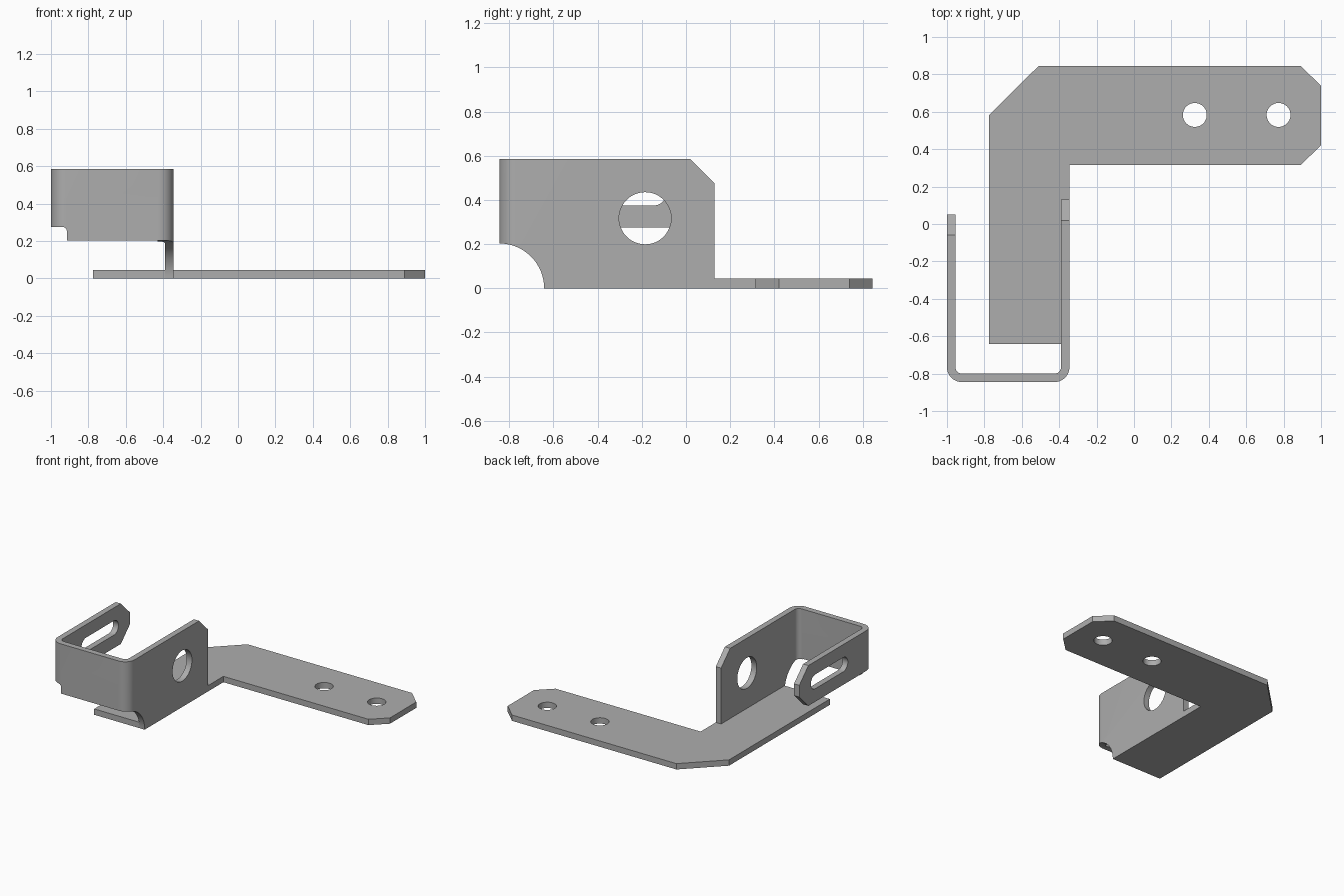
import bpy, bmesh, math

if "Cube" in bpy.data.objects:
    bpy.data.objects.remove(bpy.data.objects["Cube"])

steel = bpy.data.materials.new("grey steel")
steel.diffuse_color = (0.42, 0.42, 0.42, 1)
steel.use_nodes = True
steel.node_tree.nodes["Principled BSDF"].inputs["Base Color"].default_value = steel.diffuse_color


def arc(cx, cy, r, a0, a1, n):
    return [(cx + r * math.cos(math.radians(a0 + (a1 - a0) * i / n)),
             cy + r * math.sin(math.radians(a0 + (a1 - a0) * i / n))) for i in range(n + 1)]


def circle(cx, cy, r, n=48):
    return arc(cx, cy, r, 0, 360, n)[:-1]


def prism(name, pts, axis, lo, hi):
    """Extrude a 2D profile along an axis; profile holds the other two axes in order."""
    place = {'x': lambda a, b, t: (t, a, b),
             'y': lambda a, b, t: (a, t, b),
             'z': lambda a, b, t: (a, b, t)}[axis]
    bm = bmesh.new()
    low = [bm.verts.new(place(a, b, lo)) for a, b in pts]
    top = [bm.verts.new(place(a, b, hi)) for a, b in pts]
    bm.faces.new(low)
    bm.faces.new(top)
    n = len(pts)
    for i in range(n):
        j = (i + 1) % n
        bm.faces.new((low[i], low[j], top[j], top[i]))
    bmesh.ops.recalc_face_normals(bm, faces=bm.faces)
    me = bpy.data.meshes.new(name)
    bm.to_mesh(me)
    bm.free()
    me.materials.append(steel)
    ob = bpy.data.objects.new(name, me)
    bpy.context.collection.objects.link(ob)
    return ob


def activate(ob):
    bpy.ops.object.select_all(action='DESELECT')
    ob.select_set(True)
    bpy.context.view_layer.objects.active = ob


def cut(ob, pts, axis, lo, hi):
    cutter = prism("cutter", pts, axis, lo, hi)
    cutter.hide_render = True
    mod = ob.modifiers.new("cut", 'BOOLEAN')
    mod.operation = 'DIFFERENCE'
    mod.solver = 'EXACT'
    mod.object = cutter
    activate(ob)
    bpy.ops.object.modifier_apply(modifier=mod.name)
    bpy.data.objects.remove(cutter)


# L-shaped base plate with two bolt holes
T = 0.045
base = prism("base_plate", [
    (-0.775, -0.642), (-0.39, -0.642), (-0.39, 0.13), (-0.345, 0.13), (-0.345, 0.315),
    (0.89, 0.315), (1, 0.42), (1, 0.74), (0.89, 0.845), (-0.51, 0.845), (-0.775, 0.583)],
    'z', 0, T)
for x in (0.325, 0.773):
    cut(base, circle(x, 0.583, 0.064), 'z', -0.1, 0.2)

# U-shaped bent strip: left arm, front wall, right arm
R, r, Y, H = 0.08, 0.035, -0.845, 0.585
outer = arc(-1 + R, Y + R, R, 180, 270, 10) + arc(-0.345 - R, Y + R, R, 270, 360, 10)
inner = arc(-0.39 - r, Y + T + r, r, 360, 270, 10) + arc(-1 + T + r, Y + T + r, r, 270, 180, 10)
strip = prism("bent_bracket",
              [(-1, 0.05)] + outer + [(-0.345, 0.13), (-0.39, 0.13)] + inner + [(-0.955, 0.05)],
              'z', 0, H)

# raised lower edge of the left arm with a rounded step, then the front wall
cut(strip, [(-1.1, -0.1), (-0.915, -0.1)] + arc(-0.938, 0.252, 0.023, 0, 90, 6) + [(-1.1, 0.275)],
    'y', -1, 0.3)
cut(strip, [(-0.95, -0.1), (-0.43, -0.1), (-0.43, 0.203), (-0.95, 0.203)], 'y', -1, -0.7)

# right arm: round relief, chamfer and round hole
cut(strip, circle(Y, 0, 0.203, 64), 'x', -0.5, -0.2)
cut(strip, [(0.02, H), (0.13, 0.475), (0.24, 0.475), (0.24, 0.7), (0.02, 0.7)], 'x', -0.5, -0.2)
cut(strip, circle(-0.185, 0.317, 0.118), 'x', -0.5, -0.2)

# left arm: slot and two chamfered corners
zc = 0.43
cut(strip, arc(-0.145, zc, 0.055, -90, 90, 16) + arc(-0.485, zc, 0.055, 90, 270, 16), 'x', -1.1, -0.8)
for s in (-1, 1):
    cut(strip, [(-0.06, zc + s * 0.155), (0.05, zc + s * 0.045), (0.15, zc + s * 0.045),
                (0.15, zc + s * 0.3), (-0.06, zc + s * 0.3)], 'x', -1.1, -0.8)

for ob in (base, strip):
    activate(ob)
    bpy.ops.object.shade_smooth_by_angle(angle=math.radians(30))
